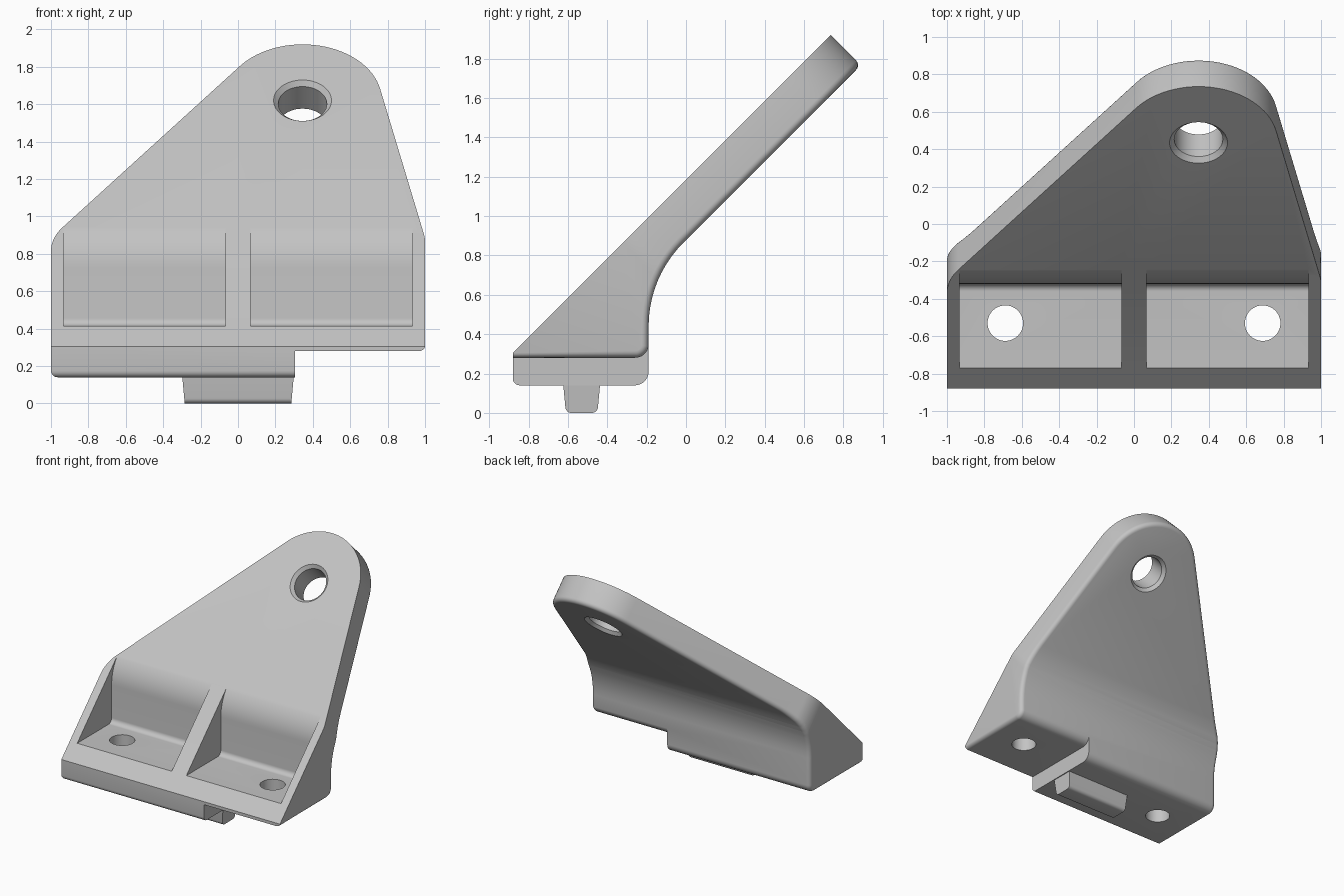
import bpy, bmesh, math
from mathutils import Vector, Matrix

if "Cube" in bpy.data.objects:
    bpy.data.objects.remove(bpy.data.objects["Cube"], do_unlink=True)

grey = bpy.data.materials.new("plain_grey")
grey.use_nodes = True
COLOUR = (0.55, 0.55, 0.55, 1)
grey.diffuse_color = COLOUR
for node in grey.node_tree.nodes:
    if node.type == 'BSDF_PRINCIPLED':
        node.inputs["Base Color"].default_value = COLOUR

# Directions of the sloping plate: along it, and through it from front to back
ALONG = Vector((0, 1, 1)).normalized()
THROUGH = Vector((0, 1, -1)).normalized()
FRONT_V, BACK_V = -0.838, -0.621
FILLET = 0.035
STEP_X = 0.305


def rounded(corners, steps=10):
    """Polygon from (a, b, radius) corners with filleted corners."""
    out = []
    for i, (a, b, r) in enumerate(corners):
        c = Vector((a, b))
        if r == 0:
            out.append(c)
            continue
        d1 = (Vector(corners[i - 1][:2]) - c).normalized()
        d2 = (Vector(corners[(i + 1) % len(corners)][:2]) - c).normalized()
        half = d1.angle(d2) / 2
        reach = r / math.tan(half)
        centre = c + (d1 + d2).normalized() * (r / math.sin(half))
        s, e = c + d1 * reach - centre, c + d2 * reach - centre
        a0 = math.atan2(s.y, s.x)
        sweep = (math.atan2(e.y, e.x) - a0 + math.pi) % (2 * math.pi) - math.pi
        n = steps * 3 if abs(sweep) > 2 else steps
        for k in range(n + 1):
            t = a0 + sweep * k / n
            out.append(centre + Vector((math.cos(t), math.sin(t))) * r)
    return out


def finish(name, bm):
    bmesh.ops.recalc_face_normals(bm, faces=bm.faces)
    mesh = bpy.data.meshes.new(name)
    bm.to_mesh(mesh)
    bm.free()
    mesh.materials.append(grey)
    obj = bpy.data.objects.new(name, mesh)
    bpy.context.collection.objects.link(obj)
    return obj


def prism(name, points, place, d0, d1):
    """Extrude a 2D outline between two depths; place() maps to 3D."""
    bm = bmesh.new()
    lo, hi = [[bm.verts.new(place(p.x, p.y, d)) for p in points] for d in (d0, d1)]
    bm.faces.new(lo)
    bm.faces.new(hi)
    for i in range(len(points)):
        bm.faces.new((lo[i - 1], lo[i], hi[i], hi[i - 1]))
    return finish(name, bm)


def lathe(name, rings, origin, axis, n=48):
    """Closed turned solid from (radius, height) rings along an axis."""
    turn = Vector((0, 0, 1)).rotation_difference(axis).to_matrix()
    bm = bmesh.new()
    loops = []
    for r, h in rings:
        loops.append([bm.verts.new(origin + turn @ Vector(
            (r * math.cos(2 * math.pi * k / n), r * math.sin(2 * math.pi * k / n), h)))
            for k in range(n)])
    for a, b in zip(loops, loops[1:]):
        for k in range(n):
            bm.faces.new((a[k - 1], a[k], b[k], b[k - 1]))
    bm.faces.new(loops[0])
    bm.faces.new(loops[-1])
    return finish(name, bm)


def boolean(target, tool, operation='DIFFERENCE'):
    tool.hide_render = True
    mod = target.modifiers.new("cut", 'BOOLEAN')
    mod.operation = operation
    mod.solver = 'EXACT'
    mod.object = tool
    bpy.context.view_layer.objects.active = target
    bpy.ops.object.modifier_apply(modifier=mod.name)
    bpy.data.objects.remove(tool, do_unlink=True)


def side_view(y, z, x):
    return Vector((x, y, z))


def plate_view(x, u, v):
    return Vector((x, 0, 0)) + ALONG * u + THROUGH * v


# Bracket body: side profile trimmed by the plate outline
profile = rounded([(-0.88, 0.14, 0), (-0.19, 0.14, 0.07), (-0.19, 0.688, 0.6),
                   (1.3, 2.178, 0), (1.3, 2.485, 0), (-0.88, 0.305, 0)])
body = prism("bracket_body", profile, side_view, -1.2, 1.2)
outline = rounded([(-1, -0.9, 0), (-1, 0.414, 0.29), (0.57, 2.433, 0.424),
                   (1, 0.414, 0.29), (1, -0.9, 0)])
boolean(body, prism("outline", outline, plate_view, -1.6, 0.6), 'INTERSECT')

# Raised underside on one side
step = rounded([(-1.2, 0, 0), (-1.2, 0.28, 0), (-0.189, 0.28, 0.07),
                (-0.189, 0.36, 0), (-0.1, 0.36, 0), (-0.1, 0, 0)])
boolean(body, prism("step_cutter", step, side_view, STEP_X, 1.3))


# Rounded edges round the back and the underside
def wants_rounding(edge):
    if len(edge.link_faces) != 2:
        return False
    if all(abs(v.co.x - STEP_X) < 0.002 for v in edge.verts):
        return False
    f, g = edge.link_faces
    low, high = sorted((f.normal.dot(THROUGH), g.normal.dot(THROUGH)))
    side_to_back = abs(low) < 0.05 and high > 0.5
    front_bottom = low < -0.6 and high > 0.6 and all(v.co.z < 0.2 for v in edge.verts)
    return side_to_back or front_bottom


bm = bmesh.new()
bm.from_mesh(body.data)
bmesh.ops.remove_doubles(bm, verts=bm.verts, dist=0.0002)
bmesh.ops.dissolve_limit(bm, angle_limit=0.005, verts=bm.verts, edges=bm.edges)
bm.normal_update()
before = bm.calc_volume()
bmesh.ops.bevel(bm, geom=[e for e in bm.edges if wants_rounding(e)], offset=FILLET,
                offset_type='OFFSET', segments=5, profile=0.5, affect='EDGES',
                clamp_overlap=False)
inside = all(abs(v.co.x) < 1.001 and 0.139 < v.co.z < 1.93 for v in bm.verts)
if inside and 0.95 < bm.calc_volume() / before < 1.001:
    bm.to_mesh(body.data)
bm.free()

# Two front pockets, leaving side walls and a middle rib
pocket = rounded([(-1.2, 0.415, 0), (-0.32, 0.415, 0.04), (-0.32, 0.868, 0.34),
                  (0, 1.188, 0), (-1.2, 1.4, 0)])
for x0, x1 in ((-0.932, -0.067), (0.067, 0.932)):
    boolean(body, prism("pocket_cutter", pocket, side_view, x0, x1))

# Screw holes through the floor
for x in (-0.688, 0.688):
    boolean(body, lathe("screw_hole_cutter", [(0.095, 0), (0.095, 0.6)],
                        Vector((x, -0.53, 0)), Vector((0, 0, 1))))

# Chamfered eye through the plate
eye = [(0.175, FRONT_V - 0.02), (0.13, FRONT_V + 0.025),
       (0.13, BACK_V - 0.025), (0.175, BACK_V + 0.02)]
boolean(body, lathe("eye_cutter", eye, Vector((0.345, 0, 0)) + ALONG * 1.453, THROUGH))

# Tapered locating tab below the base
tab_profile = rounded([(-0.627, 0.18, 0), (-0.61, 0, 0.03), (-0.45, 0, 0.03),
                       (-0.433, 0.18, 0)], 6)
tab = prism("locating_tab", tab_profile, side_view, -0.3, 0.3)
for v in tab.data.vertices:
    v.co.x *= 0.95 + 0.3 * v.co.z

# Smooth shading with crisp edges
for obj in (body, tab):
    bpy.ops.object.select_all(action='DESELECT')
    obj.select_set(True)
    bpy.context.view_layer.objects.active = obj
    bpy.ops.object.shade_smooth_by_angle(angle=math.radians(30))
